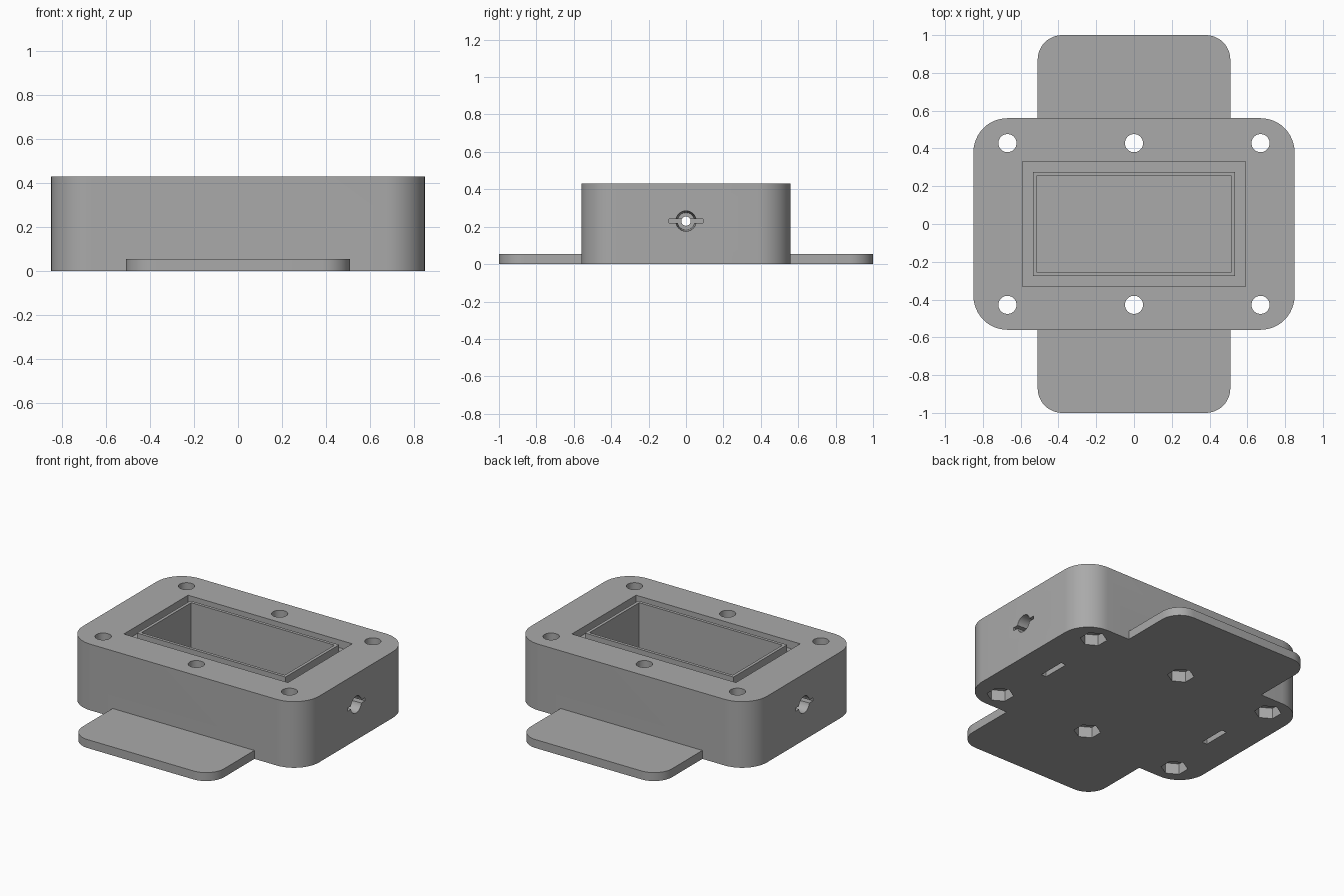
import bpy, bmesh, math

old = bpy.data.objects.get("Cube")
if old:
    bpy.data.objects.remove(old)

grey = bpy.data.materials.new("plain_grey")
grey.use_nodes = True
colour = (0.4, 0.4, 0.4, 1)
grey.diffuse_color = colour
grey.node_tree.nodes["Principled BSDF"].inputs["Base Color"].default_value = colour


def prism(name, outline, z0, z1):
    """Extrude a flat outline from z0 to z1."""
    bm = bmesh.new()
    face = bm.faces.new([bm.verts.new((x, y, z0)) for x, y in outline])
    top = bmesh.ops.extrude_face_region(bm, geom=[face])["geom"]
    verts = [v for v in top if isinstance(v, bmesh.types.BMVert)]
    bmesh.ops.translate(bm, verts=verts, vec=(0, 0, z1 - z0))
    bmesh.ops.recalc_face_normals(bm, faces=bm.faces)
    mesh = bpy.data.meshes.new(name)
    bm.to_mesh(mesh)
    bm.free()
    mesh.materials.append(grey)
    obj = bpy.data.objects.new(name, mesh)
    bpy.context.collection.objects.link(obj)
    return obj


def rect(hx, hy, cx=0, cy=0):
    return [(cx - hx, cy - hy), (cx + hx, cy - hy), (cx + hx, cy + hy), (cx - hx, cy + hy)]


def rounded(hx, hy, r, steps=12):
    points = []
    for q, (sx, sy) in enumerate([(1, 1), (-1, 1), (-1, -1), (1, -1)]):
        for i in range(steps + 1):
            a = (q + i / steps) * math.pi / 2
            points.append((sx * (hx - r) + r * math.cos(a), sy * (hy - r) + r * math.sin(a)))
    return points


def ring(r, n, cx=0, cy=0, turn=0):
    return [(cx + r * math.cos(turn + i * math.tau / n),
             cy + r * math.sin(turn + i * math.tau / n)) for i in range(n)]


def combine(target, tool, operation="DIFFERENCE"):
    """Apply a boolean and remove the tool."""
    mod = target.modifiers.new("cut", "BOOLEAN")
    mod.operation = operation
    mod.solver = "EXACT"
    mod.object = tool
    bpy.context.view_layer.objects.active = target
    bpy.ops.object.modifier_apply(modifier=mod.name)
    bpy.data.objects.remove(tool)


def side_hole(name, r_in, r_out, x_in, x_out, side):
    """Round or tapered cutter lying along x."""
    bpy.ops.mesh.primitive_cone_add(
        vertices=32, radius1=r_in, radius2=r_out, depth=x_out - x_in,
        location=(side * (x_in + x_out) / 2, 0, HOLE_Z),
        rotation=(0, side * math.pi / 2, 0))
    bpy.context.object.name = name
    return bpy.context.object


HEIGHT, HOLE_Z = 0.43, 0.23

# Body and the mounting plate beneath it
body = prism("enclosure_body", rounded(0.85, 0.56, 0.18), 0, HEIGHT)
combine(body, prism("mounting_plate", rounded(0.51, 1.0, 0.13), 0, 0.055), "UNION")

# Seal groove around a thin lip, then the open cavity
groove = prism("groove_cutter", rect(0.59, 0.33), HEIGHT - 0.05, HEIGHT + 0.1)
combine(groove, prism("lip", rect(0.535, 0.275), 0, 1))
combine(body, groove)
combine(body, prism("cavity_cutter", rect(0.515, 0.255), 0.06, 1))

# Screw holes with hexagonal nut pockets underneath
for x in (-0.67, 0, 0.67):
    for y in (-0.428, 0.428):
        combine(body, prism("screw_cutter", ring(0.048, 32, x, y), -0.1, 1))
        combine(body, prism("nut_cutter", ring(0.08, 6, x, y, math.pi / 6), -0.1, 0.07))

# Cable holes and tie slots at both ends
for side in (-1, 1):
    combine(body, side_hole("cable_cutter", 0.045, 0.055, 0.62, 0.86, side))
    combine(body, side_hole("inner_cable_cutter", 0.025, 0.025, 0.5, 0.7, side))
    combine(body, prism("side_slot_cutter", rect(0.13, 0.09, side * 0.73), 0.22, 0.24))
    combine(body, prism("base_slot_cutter", rect(0.018, 0.09, side * 0.618), -0.1, 0.24))

# Smooth the round walls, keep the edges crisp
bpy.ops.object.select_all(action="DESELECT")
body.select_set(True)
bpy.context.view_layer.objects.active = body
bpy.ops.object.shade_smooth_by_angle(angle=math.radians(30))
